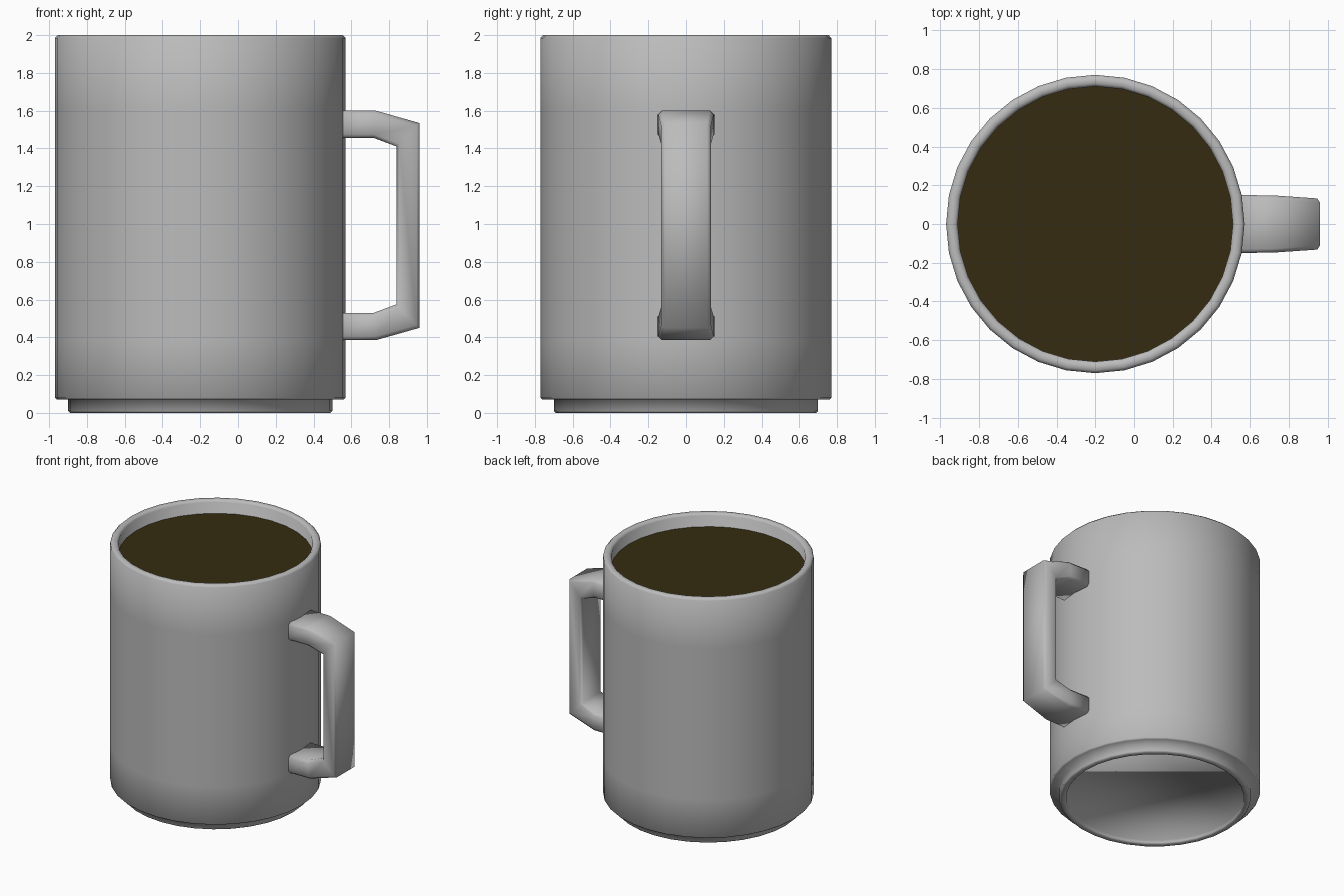
import bpy, bmesh, math

cube = bpy.data.objects.get("Cube")
if cube:
    bpy.data.objects.remove(cube, do_unlink=True)

SIDES = 32
CENTRE_X = -0.2


def make_material(name, rgb):
    mat = bpy.data.materials.new(name)
    mat.use_nodes = True
    mat.diffuse_color = (*rgb, 1)
    mat.node_tree.nodes["Principled BSDF"].inputs["Base Color"].default_value = (*rgb, 1)
    return mat


def finish(name, bm, mat, smooth=True):
    bmesh.ops.recalc_face_normals(bm, faces=bm.faces)
    for face in bm.faces:
        face.smooth = smooth
    mesh = bpy.data.meshes.new(name)
    bm.to_mesh(mesh)
    bm.free()
    mesh.materials.append(mat)
    obj = bpy.data.objects.new(name, mesh)
    bpy.context.collection.objects.link(obj)
    return obj


def loft(bm, rings, cap_start=True, cap_end=True):
    """Bridge matching closed rings of points and cap the ends."""
    loops = [[bm.verts.new(p) for p in ring] for ring in rings]
    for a, b in zip(loops, loops[1:]):
        for i in range(len(a)):
            j = (i + 1) % len(a)
            bm.faces.new((a[i], a[j], b[j], b[i]))
    if cap_start:
        bm.faces.new(loops[0])
    if cap_end:
        bm.faces.new(loops[-1])


def circle(radius, z):
    return [(CENTRE_X + radius * math.cos(math.tau * i / SIDES),
             radius * math.sin(math.tau * i / SIDES), z) for i in range(SIDES)]


ceramic = make_material("grey ceramic", (0.5, 0.5, 0.5))
coffee = make_material("dark coffee", (0.035, 0.024, 0.005))

# Cup: recessed underside, foot ring, outer wall, rim, inner wall and floor
profile = [(0.65, 0.03), (0.65, 0.01), (0.66, 0), (0.69, 0), (0.70, 0.01),
           (0.70, 0.07), (0.76, 0.07), (0.77, 0.08), (0.77, 0.38), (0.77, 0.53),
           (0.77, 1.46), (0.77, 1.60), (0.77, 1.985), (0.755, 2.0),
           (0.725, 2.0), (0.71, 1.985), (0.71, 0.14)]
bm = bmesh.new()
loft(bm, [circle(r, z) for r, z in profile])
finish("cup", bm, ceramic)

# Drink surface
bm = bmesh.new()
bm.faces.new([bm.verts.new(p) for p in circle(0.71, 1.895)])
finish("drink", bm, coffee, smooth=False)


def handle_section(outer, inner, half_width, chamfer=0.02):
    """Chamfered rectangle spanning from the outer to the inner edge of the grip."""
    (xo, zo), (xi, zi) = outer, inner
    t = chamfer / math.hypot(xi - xo, zi - zo)
    w = half_width
    corners = [(w - chamfer, 0), (w, t), (w, 1 - t), (w - chamfer, 1)]
    corners += [(-y, s) for y, s in reversed(corners)]
    return [(xo + (xi - xo) * s, y, zo + (zi - zo) * s) for y, s in corners]


# Handle: upper half stations, mirrored for the lower half
MID_Z = 0.9925
upper = [((0.53, 1.60), (0.53, 1.455), 0.15),
         ((0.73, 1.60), (0.72, 1.455), 0.147),
         ((0.96, 1.535), (0.84, 1.41), 0.132)]
lower = [((o[0], 2 * MID_Z - o[1]), (i[0], 2 * MID_Z - i[1]), w)
         for o, i, w in reversed(upper)]
bm = bmesh.new()
loft(bm, [handle_section(*station) for station in upper + lower])
finish("handle", bm, ceramic)
